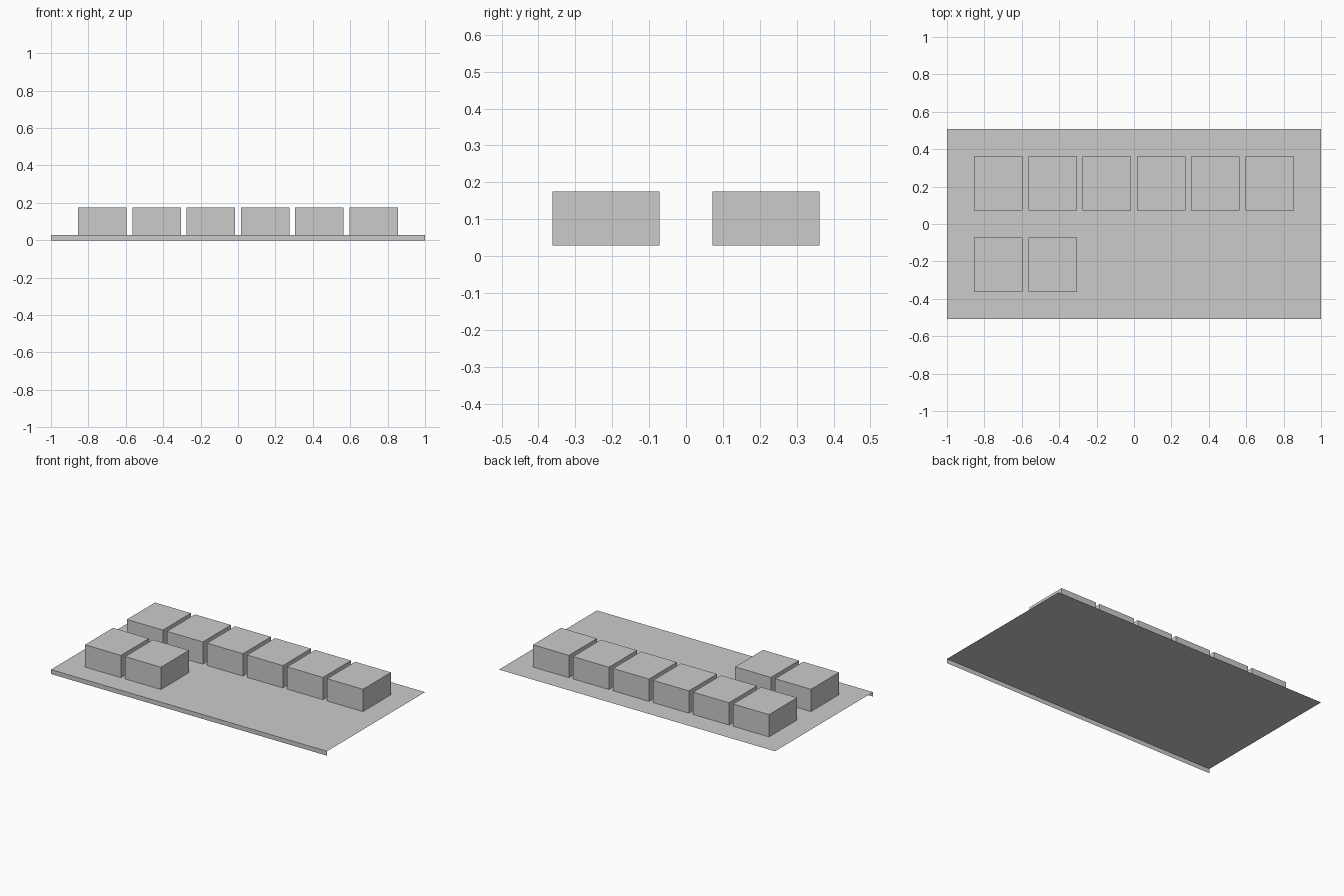
import bpy, bmesh

if "Cube" in bpy.data.objects:
    bpy.data.objects.remove(bpy.data.objects["Cube"])

HALF_X, HALF_Y = 1.0, 0.507
DECK_Z, ROOF_Z = 0.029, 0.175
BLOCK_X, BLOCK_Y = 0.26, 0.29
PITCH, ROW_Y = 0.29, 0.217


def make_object(name, bm):
    mesh = bpy.data.meshes.new(name)
    bm.to_mesh(mesh)
    bm.free()
    obj = bpy.data.objects.new(name, mesh)
    bpy.context.collection.objects.link(obj)
    return obj


def block(name, x, y):
    """Box standing on the deck, open where it meets the deck."""
    bm = bmesh.new()
    bmesh.ops.create_cube(bm, size=1.0)
    bottom = [f for f in bm.faces if f.normal.z < -0.5]
    bmesh.ops.delete(bm, geom=bottom, context='FACES_ONLY')
    height = ROOF_Z - DECK_Z
    bmesh.ops.scale(bm, vec=(BLOCK_X, BLOCK_Y, height), verts=bm.verts)
    bmesh.ops.translate(bm, vec=(x, y, DECK_Z + height / 2), verts=bm.verts)
    return make_object(name, bm)


# Thin deck sheet with a lip folded down along the front only
bm = bmesh.new()
profile = [(-HALF_Y, 0.0), (-HALF_Y, DECK_Z), (HALF_Y, DECK_Z)]
left = [bm.verts.new((-HALF_X, y, z)) for y, z in profile]
right = [bm.verts.new((HALF_X, y, z)) for y, z in profile]
for i in range(2):
    bm.faces.new((left[i], right[i], right[i + 1], left[i + 1]))
make_object("deck_with_front_lip", bm)

# Full back row of six blocks, and two blocks at the left of the front row
for row, y, count in (("back", ROW_Y, 6), ("front", -ROW_Y, 2)):
    for i in range(count):
        block(f"{row}_block_{i + 1}", (i - 2.5) * PITCH, y)
